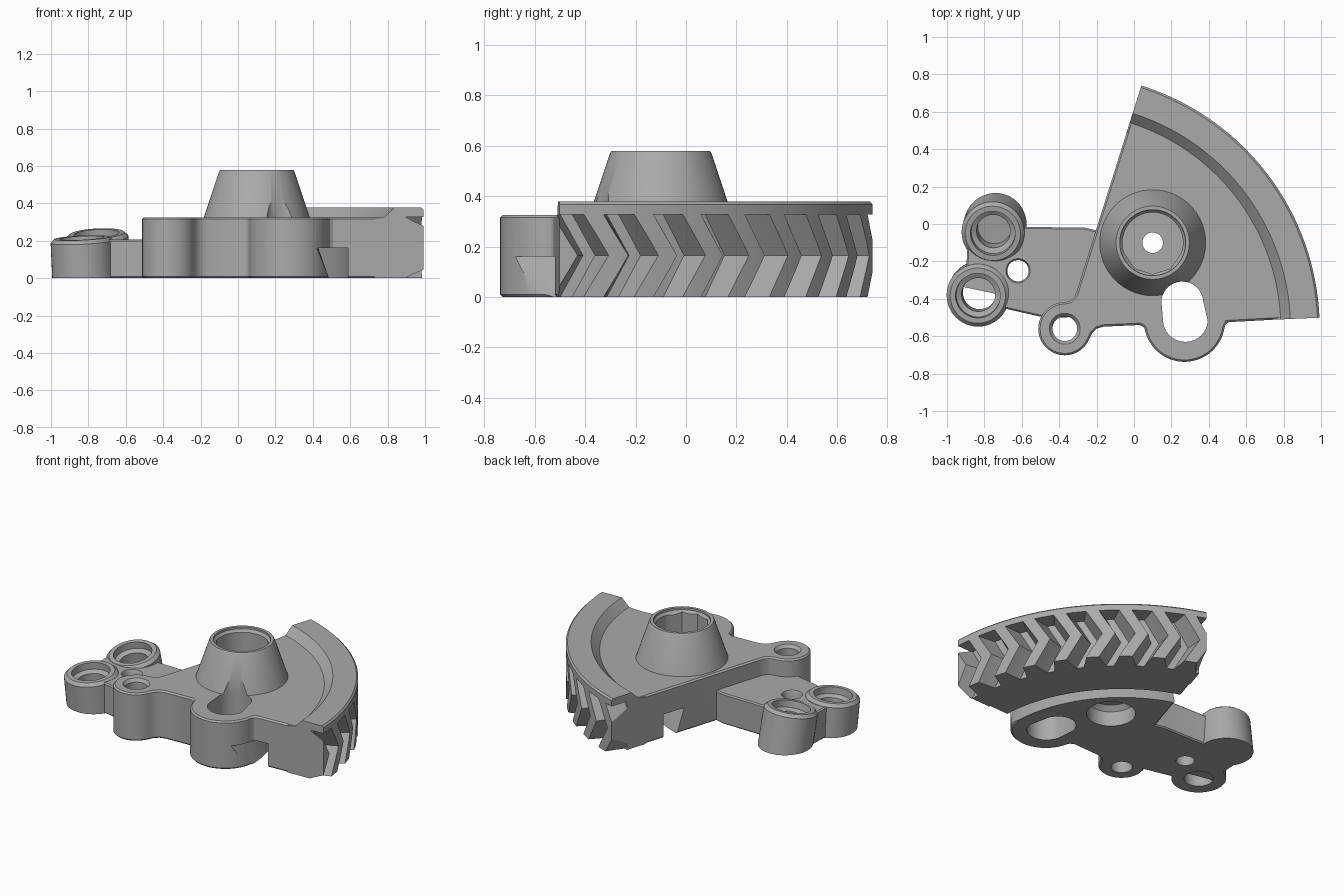
import bpy, bmesh
from math import radians, sin, cos
from mathutils import Vector

if "Cube" in bpy.data.objects:
    bpy.data.objects.remove(bpy.data.objects["Cube"])

PIVOT = (-0.37, -0.56)      # centre of the toothed sector
HUB = (0.10, -0.10)
A0, A1, TIP = 2.5, 72.5, 1.363
TOP = 0.325

gray = bpy.data.materials.new("plain gray")
gray.use_nodes = True
gray.diffuse_color = (0.40, 0.40, 0.40, 1)
gray.node_tree.nodes["Principled BSDF"].inputs["Base Color"].default_value = (0.40, 0.40, 0.40, 1)


def arc(c, r, a, b, n=24):
    steps = [radians(a + (b - a) * i / n) for i in range(n + 1)]
    return [(c[0] + r * cos(t), c[1] + r * sin(t)) for t in steps]


def loft(bm, rings, closed=False):
    """Join equal rings of points; cap the ends unless the loft is closed."""
    rows = [[bm.verts.new(p) for p in ring] for ring in rings]
    n = len(rows[0])
    pairs = list(zip(rows, rows[1:])) + ([(rows[-1], rows[0])] if closed else [])
    for lo, hi in pairs:
        for i in range(n):
            bm.faces.new((lo[i], lo[(i + 1) % n], hi[(i + 1) % n], hi[i]))
    if not closed:
        bm.faces.new(rows[0][::-1])
        bm.faces.new(rows[-1])


def finish(name, bm):
    bmesh.ops.recalc_face_normals(bm, faces=bm.faces[:])
    mesh = bpy.data.meshes.new(name)
    bm.to_mesh(mesh)
    bm.free()
    mesh.materials.append(gray)
    ob = bpy.data.objects.new(name, mesh)
    bpy.context.collection.objects.link(ob)
    return ob


def solid(name, rings):
    bm = bmesh.new()
    loft(bm, rings)
    return finish(name, bm)


def prism(name, outline, z0, z1):
    return solid(name, [[(x, y, z) for x, y in outline] for z in (z0, z1)])


def turned(name, c, profile, n=64):
    """Stack of circles from (radius, height) pairs."""
    return solid(name, [[(x, y, z) for x, y in arc(c, r, 0, 360, n)[:-1]] for r, z in profile])


def swept(name, profile, a, b, n=48):
    """Sweep a (radius, height) profile about the pivot."""
    return solid(name, [[(PIVOT[0] + r * cos(t), PIVOT[1] + r * sin(t), z) for r, z in profile]
                        for t in [radians(a + (b - a) * i / n) for i in range(n + 1)]])


def leaning(name, base, top, profile):
    """Round stack along a tilted axis; heights are distances along it."""
    axis = (Vector(top) - Vector(base)).normalized()
    turn = Vector((0, 0, 1)).rotation_difference(axis)
    return solid(name, [[Vector(base) + turn @ Vector((x, y, z))
                         for x, y in arc((0, 0), r, 0, 360, 48)[:-1]] for r, z in profile])


def trim_below(ob, z=0.0):
    bm = bmesh.new()
    bm.from_mesh(ob.data)
    cut = bmesh.ops.bisect_plane(bm, geom=bm.verts[:] + bm.edges[:] + bm.faces[:],
                                 plane_co=(0, 0, z), plane_no=(0, 0, 1), clear_inner=True)
    edges = [e for e in cut["geom_cut"] if isinstance(e, bmesh.types.BMEdge)]
    bmesh.ops.holes_fill(bm, edges=edges)
    bm.to_mesh(ob.data)
    bm.free()


def finalise(ob, cutters, bevel=0.0):
    if bevel:
        m = ob.modifiers.new("edge", "BEVEL")
        m.width, m.segments, m.limit_method, m.angle_limit = bevel, 1, "ANGLE", radians(40)
    for c in cutters:
        m = ob.modifiers.new("cut", "BOOLEAN")
        m.operation, m.solver, m.object = "DIFFERENCE", "EXACT", c
    dg = bpy.context.evaluated_depsgraph_get()
    mesh = bpy.data.meshes.new_from_object(ob.evaluated_get(dg))
    ob.modifiers.clear()
    ob.data = mesh
    bpy.ops.object.select_all(action="DESELECT")
    ob.select_set(True)
    bpy.context.view_layer.objects.active = ob
    bpy.ops.object.shade_smooth_by_angle(angle=radians(30))


# Main plate with its two rounded lugs
outline = arc(PIVOT, 1.18, A0, A1, 48)
outline += [(-0.303, -0.35), (-0.315, -0.385), (-0.34, -0.41)]
outline += arc(PIVOT, 0.142, 90, 335, 30)
outline += [(-0.225, -0.585), (-0.20, -0.56), (-0.165, -0.549), (0.03, -0.54), (0.05, -0.55)]
outline += arc((0.27, -0.52), 0.217, 190, 352, 30) + [(0.497, -0.525)]
plate = prism("sector_plate", outline, 0, TOP)

# Raised rim that carries the teeth
rim = swept("gear_rim", [(1.10, 0), (TIP, 0), (TIP, 0.367), (TIP - 0.011, 0.378),
                         (1.207, 0.378), (1.155, TOP), (1.10, TOP - 0.005)], A0 - 0.02, A1 + 0.02)

# Conical hub
hub = turned("hub_cone", HUB, [(0.288, 0.31), (0.283, TOP), (0.202, 0.568), (0.196, 0.578)])

# Low side arm
arm = prism("side_arm", [(-0.60, -0.015), (-0.26, -0.02), (-0.18, -0.04), (-0.28, -0.42),
                         (-0.35, -0.50), (-0.48, -0.50), (-0.70, -0.45), (-0.90, -0.34),
                         (-0.89, -0.08), (-0.75, 0.05)], 0, 0.207)

# Tilted ring bosses at the end of the arm
sockets = []
for label, base, top, blind in (("rear", (-0.742, -0.005, 0), (-0.755, -0.05, 0.238), 0.06),
                                ("front", (-0.825, -0.365, 0), (-0.835, -0.383, 0.215), -0.1)):
    h = (Vector(top) - Vector(base)).length
    boss = leaning(label + "_boss", base, top,
                   [(0.168, -0.1), (0.168, h - 0.02), (0.148, h), (0.125, h)])
    trim_below(boss)
    bore = leaning(label + "_bore", base, top,
                   [(0.09, blind), (0.09, h - 0.06), (0.118, h - 0.045), (0.122, h + 0.08)])
    sockets.append((boss, bore))
floor = prism("socket_floor", [(-0.92, -0.335), (-0.73, -0.375), (-0.73, -0.28), (-0.90, -0.27)], 0.01, 0.06)

# Herringbone gaps between the teeth
bm = bmesh.new()
PITCH, LEAN = 360 / 42, 4.2
shape = [(1.245, -1.1), (1.30, -1.9), (1.39, -2.9), (1.39, 2.9), (1.30, 1.9), (1.245, 1.1)]
for k in range(-2, 10):
    mid = 3.9 + PITCH * k
    rings = []
    for z, shift in ((-0.01, -0.25), (0.165, LEAN), (TOP + 0.003, 0)):
        rings.append([(PIVOT[0] + r * cos(radians(mid + shift + a)),
                       PIVOT[1] + r * sin(radians(mid + shift + a)), z) for r, a in shape])
    loft(bm, rings)
gaps = finish("tooth_gaps", bm)

# Underside groove, slot and bores
groove = swept("groove_cut", [(0.86, -0.01), (0.96, -0.01), (0.96, 0.16), (0.80, 0.16)], -15, 85)
slot = prism("slot_cut", arc((0.258, -0.42), 0.112, 5, 175) + arc((0.275, -0.51), 0.12, 185, 355), -0.1, 0.9)
pivot_hole = turned("pivot_cut", PIVOT, [(0.066, -0.1), (0.066, 0.305), (0.095, 0.34)])
small_hole = turned("small_cut", (-0.62, -0.25), [(0.057, -0.1), (0.057, 0.19), (0.075, 0.23)])
hub_hole = turned("hub_hole_cut", HUB, [(0.055, -0.1), (0.055, 0.4)])
recess = turned("recess_cut", HUB, [(0.15, -0.1), (0.15, 0.10), (0.12, 0.13)])
socket_outline = arc(HUB, 0.162, -20, 200, 36) + arc(HUB, 0.168, 235, 305, 2)
socket = prism("socket_cut", socket_outline, 0.2, 0.9)
mouth = turned("mouth_cut", HUB, [(0.155, 0.54), (0.176, 0.565), (0.178, 0.7)])

finalise(plate, [groove, slot, pivot_hole, recess, hub_hole, socket], 0.01)
finalise(rim, [gaps])
finalise(hub, [slot, socket, mouth])
finalise(arm, [small_hole] + [bore for _, bore in sockets], 0.008)
for boss, bore in sockets:
    finalise(boss, [bore])
finalise(floor, [])

for cutter in [gaps, groove, slot, pivot_hole, small_hole, hub_hole, recess, socket, mouth] + [b for _, b in sockets]:
    bpy.data.objects.remove(cutter)
